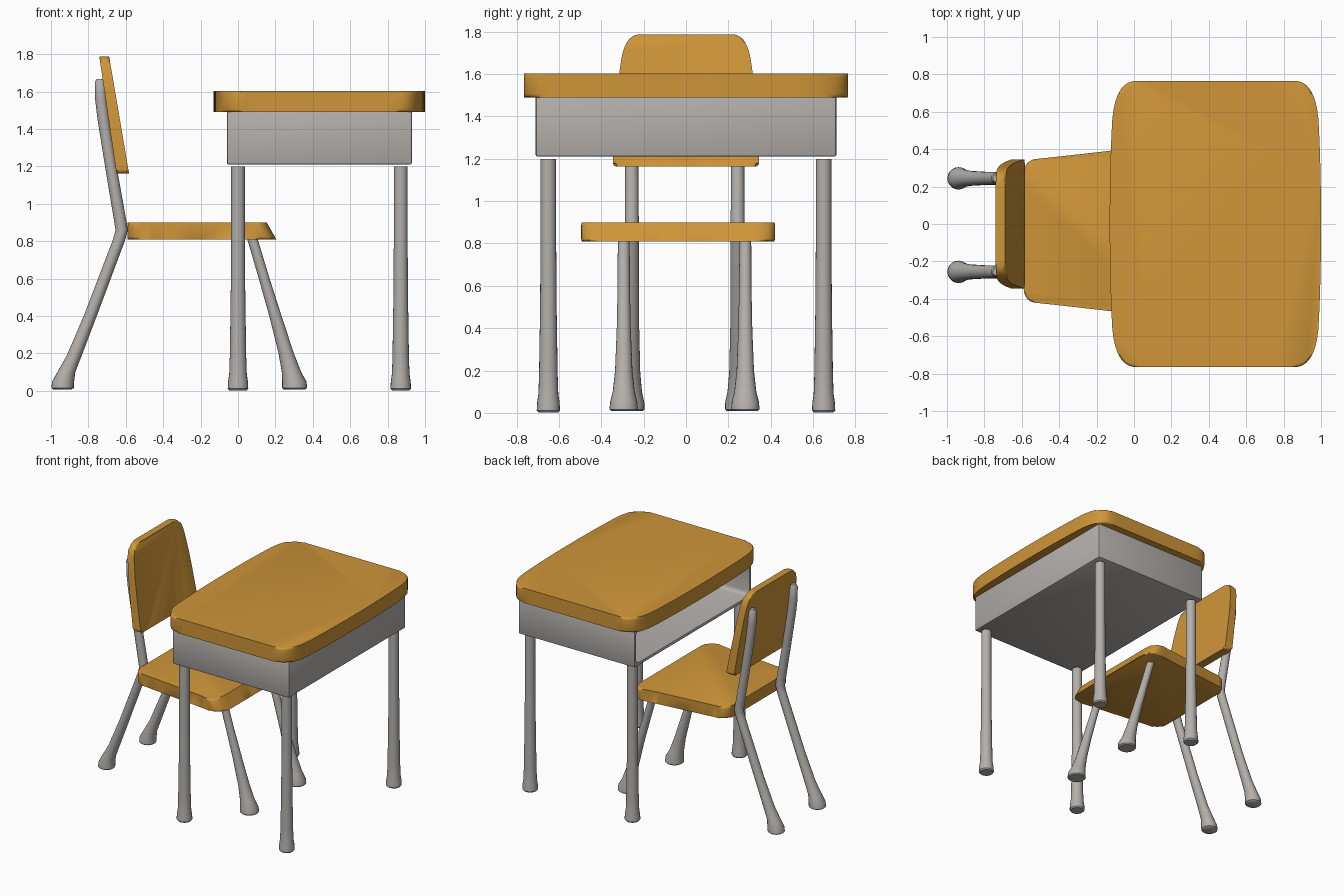
import bpy
import bmesh
import math
from mathutils import Vector

cube = bpy.data.objects.get("Cube")
if cube:
    bpy.data.objects.remove(cube, do_unlink=True)


def make_material(name, rgb):
    mat = bpy.data.materials.new(name)
    mat.use_nodes = True
    colour = (*rgb, 1)
    mat.diffuse_color = colour
    mat.node_tree.nodes["Principled BSDF"].inputs["Base Color"].default_value = colour
    return mat


wood = make_material("warm wood", (0.62, 0.30, 0.04))
metal = make_material("grey metal", (0.45, 0.43, 0.41))


def finish(bm, name, mat):
    bmesh.ops.recalc_face_normals(bm, faces=bm.faces)
    mesh = bpy.data.meshes.new(name)
    bm.to_mesh(mesh)
    bm.free()
    mesh.materials.append(mat)
    obj = bpy.data.objects.new(name, mesh)
    bpy.context.collection.objects.link(obj)
    bpy.ops.object.select_all(action='DESELECT')
    obj.select_set(True)
    bpy.context.view_layer.objects.active = obj
    bpy.ops.object.shade_smooth_by_angle(angle=math.radians(40))
    return obj


def soften(points, rounds=3):
    """Round a closed outline by repeated corner cutting."""
    pts = [Vector(p) for p in points]
    for _ in range(rounds):
        cut = []
        for a, b in zip(pts, pts[1:] + pts[:1]):
            cut += [a.lerp(b, 0.25), a.lerp(b, 0.75)]
        pts = cut
    return pts


def slab(name, outline, place, bevel):
    """Join two placed copies of an outline into a board with soft edges."""
    bm = bmesh.new()
    low, high = [[bm.verts.new(place(u, v, s)) for u, v in outline] for s in (0, 1)]
    caps = [bm.faces.new(low), bm.faces.new(high)]
    n = len(outline)
    for i in range(n):
        j = (i + 1) % n
        bm.faces.new((low[i], low[j], high[j], high[i]))
    edges = list({e for f in caps for e in f.edges})
    bmesh.ops.bevel(bm, geom=edges, offset=bevel, segments=3, profile=0.5,
                    affect='EDGES', clamp_overlap=False)
    return finish(bm, name, wood)


def tube(name, y, rings, sides=20):
    """Leg made of level rings, each given as (x, z, radius)."""
    bm = bmesh.new()
    loops = []
    for x, z, r in rings:
        loops.append([bm.verts.new((x + r * math.cos(math.tau * k / sides),
                                    y + r * math.sin(math.tau * k / sides), z))
                      for k in range(sides)])
    bm.faces.new(loops[0])
    bm.faces.new(loops[-1])
    for a, b in zip(loops, loops[1:]):
        for k in range(sides):
            m = (k + 1) % sides
            bm.faces.new((a[k], a[m], b[m], b[k]))
    return finish(bm, name, metal)


# Desk top with bowed short edges
quarter = [(0.565, 0.3), (0.54, 0.765), (0.3, 0.765)]
corners = quarter + [(-x, y) for x, y in reversed(quarter)]
corners += [(-x, -y) for x, y in corners]
slab("desk_top", soften(corners),
     lambda u, v, s: (u + 0.435, v, 1.49 + 0.113 * s), 0.016)

# Storage box, open on the side facing the chair
bm = bmesh.new()
bmesh.ops.create_cube(bm, size=1)
for v in bm.verts:
    v.co = Vector((0.435 + v.co.x * 0.99, v.co.y * 1.42, 1.355 + v.co.z * 0.29))
mouth = min(bm.faces, key=lambda f: f.calc_center_median().x)
bmesh.ops.inset_region(bm, faces=[mouth], thickness=0.035)
extruded = bmesh.ops.extrude_face_region(bm, geom=[mouth])["geom"]
if mouth.is_valid:
    bmesh.ops.delete(bm, geom=[mouth], context='FACES')
inner = [g for g in extruded if isinstance(g, bmesh.types.BMVert)]
bmesh.ops.translate(bm, verts=inner, vec=(0.95, 0, 0))
inner_edges = [e for e in bm.edges if len(set(e.verts) & set(inner)) == 1]
bmesh.ops.bevel(bm, geom=inner_edges, offset=0.03, segments=4, profile=0.5,
                affect='EDGES')
bm.normal_update()
rim = [e for e in bm.edges if len(e.link_faces) == 2 and e.calc_face_angle() > 1]
bmesh.ops.bevel(bm, geom=rim, offset=0.01, segments=2, profile=0.5, affect='EDGES')
finish(bm, "desk_storage_box", metal)

# Desk legs with flared feet
desk_leg = [(0.003, 0.047), (0.012, 0.055), (0.05, 0.053), (0.09, 0.047), (0.18, 0.044),
            (0.5, 0.039), (0.8, 0.037), (1.2, 0.037)]
for end, x in (("inner", 0.0), ("outer", 0.87)):
    for side, y in (("right", -0.65), ("left", 0.65)):
        tube(f"desk_leg_{end}_{side}", y, [(x, z, r) for z, r in desk_leg])

# Chair seat, tapering to the back, with a sloped leading edge
half = [(0.205, 0.2), (0.205, 0.47), (0.0, 0.443), (-0.45, 0.392),
        (-0.59, 0.378), (-0.59, 0.22)]
seat_outline = soften(half + [(x, -y) for x, y in reversed(half)])
slab("chair_seat", seat_outline,
     lambda u, v, s: (u - s * 0.052 * min(1, max(0, u / 0.2)), v - 0.037,
                      0.81 + 0.09 * s), 0.014)

# Chair backrest, leaning back and thinner toward the top
half = [(0.3, 1.163), (0.345, 1.163), (0.345, 1.21), (0.325, 1.55),
        (0.286, 1.787), (0.15, 1.787)]
back_outline = soften(half + [(-y, z) for y, z in reversed(half)])
slab("chair_backrest", back_outline,
     lambda u, v, s: ((-0.583 - 0.17 * (v - 1.165)) if s
                      else (-0.65 - 0.147 * (v - 1.165)), u, v), 0.015)

# Chair legs: bent rear posts that carry the backrest, and splayed front legs
rear_post = [(-0.938, 0.008, 0.05), (-0.938, 0.016, 0.06), (-0.935, 0.05, 0.059),
             (-0.918, 0.1, 0.048), (-0.875, 0.19, 0.04), (-0.79, 0.4, 0.035),
             (-0.635, 0.81, 0.033), (-0.622, 0.86, 0.033), (-0.63, 0.91, 0.033),
             (-0.68, 1.2, 0.031), (-0.72, 1.45, 0.031), (-0.733, 1.56, 0.031),
             (-0.737, 1.65, 0.028), (-0.737, 1.668, 0.018)]
front_leg = [(0.303, 0.008, 0.058), (0.303, 0.016, 0.067), (0.301, 0.05, 0.065),
             (0.286, 0.1, 0.052), (0.258, 0.2, 0.041), (0.2, 0.4, 0.033),
             (0.14, 0.6, 0.029), (0.075, 0.82, 0.028)]
for side, sign in (("right", -1), ("left", 1)):
    tube(f"chair_rear_post_{side}", sign * 0.25 - 0.006, rear_post)
    tube(f"chair_front_leg_{side}", sign * 0.287 - 0.007, front_leg)
